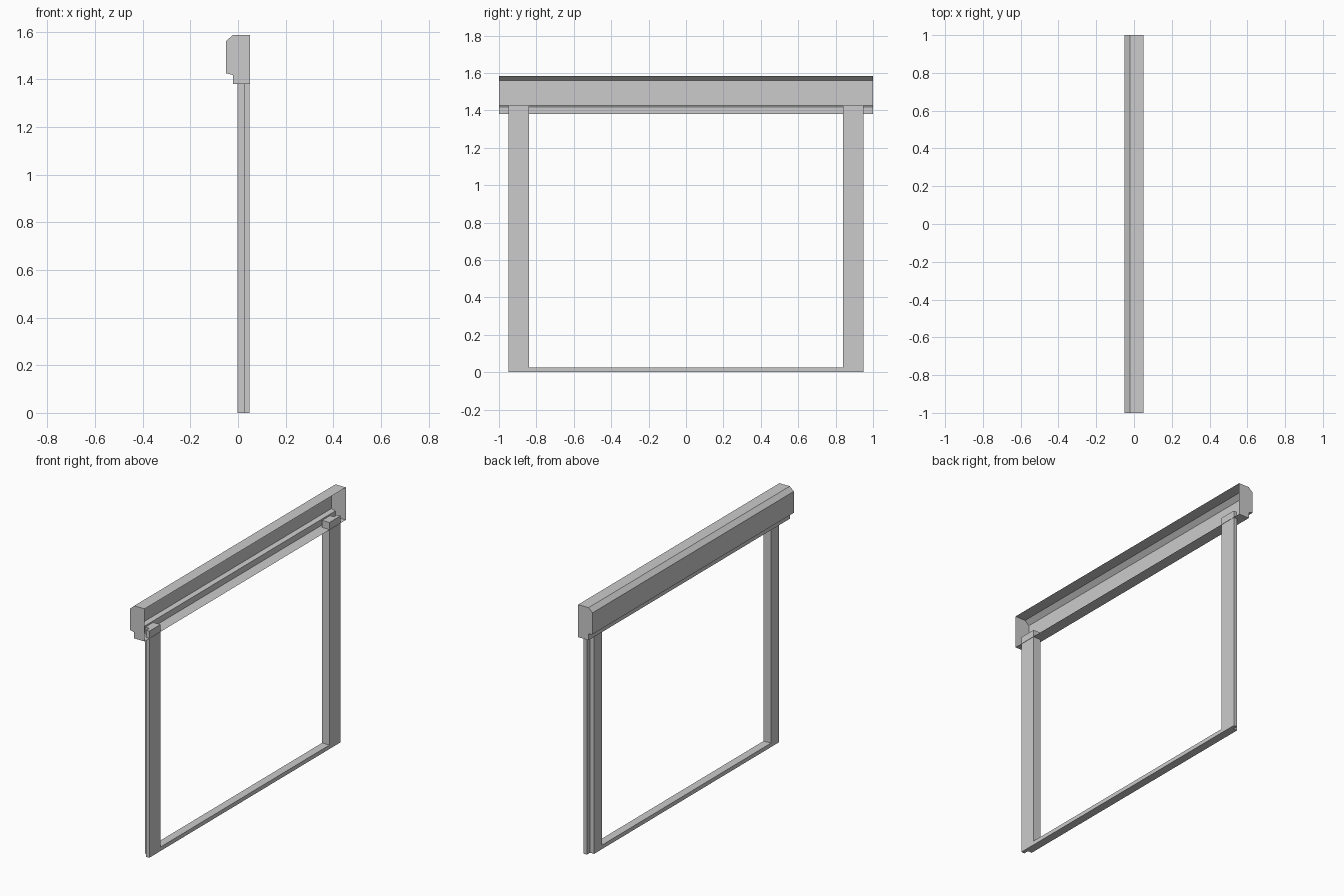
import bpy
import bmesh

cube = bpy.data.objects.get("Cube")
if cube:
    bpy.data.objects.remove(cube, do_unlink=True)

grey = bpy.data.materials.new("light_grey")
grey.use_nodes = True
colour = (0.6, 0.6, 0.6, 1)
grey.diffuse_color = colour
grey.node_tree.nodes["Principled BSDF"].inputs["Base Color"].default_value = colour


def finish(name, bm):
    mesh = bpy.data.meshes.new(name)
    bm.to_mesh(mesh)
    bm.free()
    mesh.materials.append(grey)
    obj = bpy.data.objects.new(name, mesh)
    bpy.context.collection.objects.link(obj)
    return obj


def prism(name, outline, axis, start, end):
    """Extrude a closed outline into a solid along y or z."""
    bm = bmesh.new()
    place = (lambda a, b: (a, start, b)) if axis == "y" else (lambda a, b: (a, b, start))
    face = bm.faces.new([bm.verts.new(place(a, b)) for a, b in outline])
    new = bmesh.ops.extrude_face_region(bm, geom=[face])["geom"]
    step = (0, end - start, 0) if axis == "y" else (0, 0, end - start)
    bmesh.ops.translate(bm, vec=step, verts=[v for v in new if isinstance(v, bmesh.types.BMVert)])
    bmesh.ops.recalc_face_normals(bm, faces=bm.faces)
    return finish(name, bm)


# Header housing: folded sheet open along +x, closed by end plates
housing = [(0.05, 1.585), (-0.022, 1.585), (-0.05, 1.56), (-0.05, 1.425),
           (-0.022, 1.418), (-0.022, 1.38), (0.05, 1.38)]
bm = bmesh.new()
near, far = [[bm.verts.new((x, y, z)) for x, z in housing] for y in (-1, 1)]
for i in range(len(housing) - 1):
    bm.faces.new((near[i], near[i + 1], far[i + 1], far[i]))
bm.faces.new(near)
bm.faces.new(far[::-1])
bmesh.ops.recalc_face_normals(bm, faces=bm.faces)
finish("header_housing", bm)

# Guide posts with a stepped, L-shaped section
for side, name in ((-1, "front_post"), (1, "back_post")):
    section = [(0.048, 0.84), (0.048, 0.95), (0.025, 0.95),
               (0.025, 0.918), (-0.003, 0.918), (-0.003, 0.84)]
    prism(name, [(x, side * y) for x, y in section], "z", 0, 1.425)

# Threshold bar between the posts
bar = [(-0.003, 0), (0.048, 0), (0.048, 0.025), (-0.003, 0.025)]
prism("threshold_bar", bar, "y", -0.84, 0.84)
